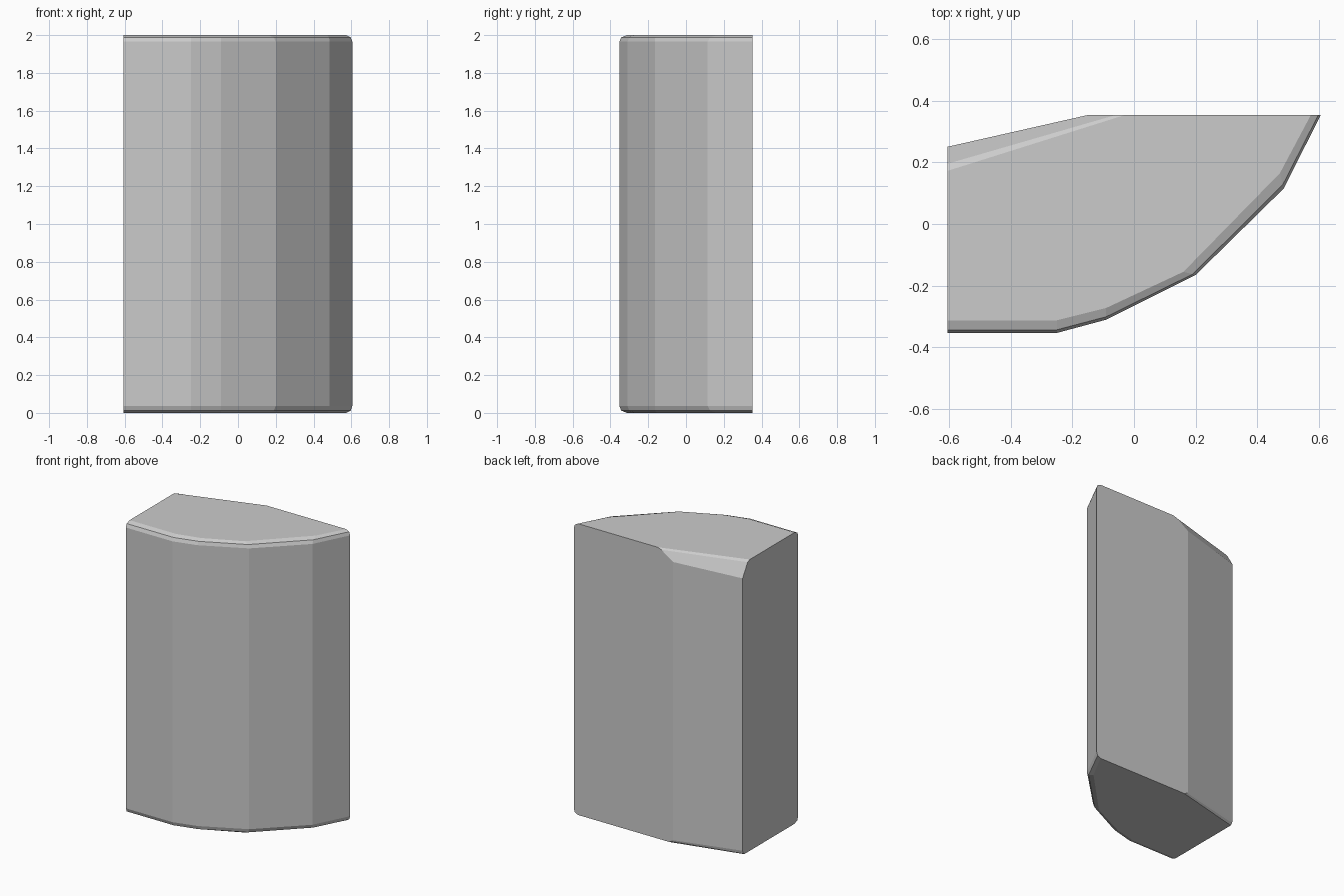
import bpy, bmesh

if "Cube" in bpy.data.objects:
    bpy.data.objects.remove(bpy.data.objects["Cube"])

# Plan outline: straight left side, faceted curved front, flat and angled back
outer = [(-0.605, -0.353), (-0.25, -0.353), (-0.09, -0.31), (0.20, -0.165),
         (0.485, 0.115), (0.605, 0.353), (-0.15, 0.353), (-0.605, 0.25)]
inner = [(-0.605, -0.312), (-0.25, -0.312), (-0.09, -0.272), (0.16, -0.155),
         (0.473, 0.165), (0.573, 0.353), (-0.03, 0.353), (-0.605, 0.172)]
# Bottom keeps only a slight chamfer on the angled back
inner_low = inner[:6] + [(-0.12, 0.353), (-0.605, 0.232)]


def mix(a, b, t):
    return [(p[0] + (q[0] - p[0]) * t, p[1] + (q[1] - p[1]) * t)
            for p, q in zip(a, b)]


def ring(bm, points, heights):
    return [bm.verts.new((x, y, z)) for (x, y), z in zip(points, heights)]


n = len(outer)
bm = bmesh.new()
mid_top = mix(outer, inner, 0.25)
mid_top[6:] = [(-0.06, 0.353), (-0.605, 0.195)]
rings = [
    ring(bm, inner_low, [0] * n),
    ring(bm, mix(outer, inner_low, 0.25), [0.012] * n),
    ring(bm, outer, [0.037] * 6 + [0.02, 0.03]),
    ring(bm, outer, [1.965] * 6 + [1.93, 1.90]),
    ring(bm, mid_top, [1.988] * 6 + [1.99, 1.99]),
    ring(bm, inner, [2] * n),
]

# Side walls and edge bevels
for low, high in zip(rings, rings[1:]):
    for i in range(n):
        j = (i + 1) % n
        bm.faces.new((low[i], low[j], high[j], high[i]))
bm.faces.new(rings[0][::-1])
bm.faces.new(rings[-1])
bmesh.ops.recalc_face_normals(bm, faces=bm.faces)

mesh = bpy.data.meshes.new("stone_block")
bm.to_mesh(mesh)
bm.free()
bpy.context.collection.objects.link(bpy.data.objects.new("stone_block", mesh))
